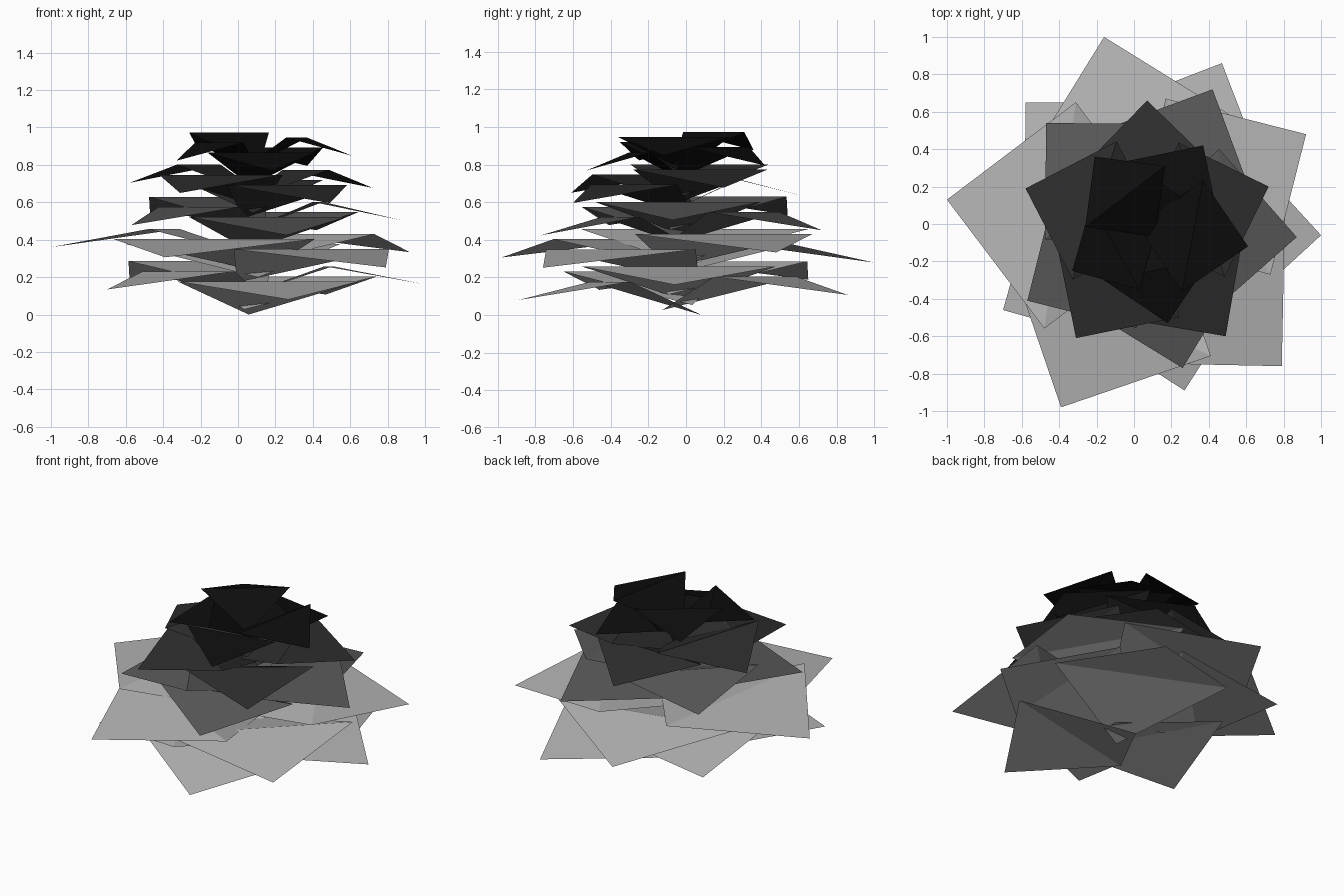
import bpy
import bmesh
from mathutils import Vector

cube = bpy.data.objects.get("Cube")
if cube:
    bpy.data.objects.remove(cube, do_unlink=True)


def make_material(name, value):
    material = bpy.data.materials.new(name)
    material.use_nodes = True
    colour = (value, value, value, 1.0)
    material.diffuse_color = colour
    shader = material.node_tree.nodes["Principled BSDF"]
    shader.inputs["Base Color"].default_value = colour
    shader.inputs["Roughness"].default_value = 0.9
    return material


light_grey = make_material("light grey", 0.46)
mid_grey = make_material("mid grey", 0.1)
dark_grey = make_material("dark grey", 0.027)
near_black = make_material("near black", 0.004)

# The stem axis that every leaf grows from, and the shared leaf proportions
AXIS = Vector((0.08, -0.02))
OVERSHOOT = 1.12      # the base corner passes a little beyond the axis
CREST_RISE = 0.097    # the fold stands above the tip
BASE_DROP = 0.08      # the base sits below the tip
LAYER_STEP = 0.172
LEAF_STEP = 0.027


def make_leaf(name, tip, tip_z, material):
    """Square leaf standing on its corner, folded across the other diagonal."""
    tip = Vector(tip)
    outward = (tip - AXIS).normalized()
    sideways = Vector((-outward.y, outward.x))
    half = (tip - AXIS).length * OVERSHOOT / 2
    middle = tip - outward * half
    base = middle - outward * half
    left = middle + sideways * half
    right = middle - sideways * half

    bm = bmesh.new()

    def point(flat, z):
        return bm.verts.new((flat.x, flat.y, z))

    tip_vert = point(tip, tip_z)
    base_vert = point(base, tip_z - BASE_DROP)
    left_vert = point(left, tip_z + CREST_RISE)
    right_vert = point(right, tip_z + CREST_RISE)
    bm.faces.new((tip_vert, left_vert, right_vert))
    bm.faces.new((base_vert, right_vert, left_vert))
    mesh = bpy.data.meshes.new(name)
    bm.to_mesh(mesh)
    bm.free()
    mesh.materials.append(material)
    leaf = bpy.data.objects.new(name, mesh)
    bpy.context.collection.objects.link(leaf)
    return leaf


# Five-leaf whorls from the ground up; leaves spiral upward within each whorl
whorls = [
    ("ground_leaf", light_grey,
     [(.27, -.89), (.47, .86), (-.7, -.46), (1, -.06), (-.58, .65)]),
    ("outer_leaf", light_grey,
     [(.79, -.76), (-.16, 1), (-.39, -.98), (.92, .48), (-1, .13)]),
    ("middle_leaf", mid_grey,
     [(.26, -.77), (.42, .72), (-.57, -.41), (.87, -.07), (-.47, .54)]),
    ("inner_leaf", dark_grey,
     [(.49, -.6), (.07, .66), (-.31, -.61), (.72, .2), (-.58, .19)]),
    ("crown_leaf", near_black,
     [(.18, -.53), (.37, .42), (-.33, -.25), (.61, -.12), (-.21, .36)]),
]

for layer, (name, material, tips) in enumerate(whorls):
    for order, tip in enumerate(tips):
        tip_z = BASE_DROP + layer * LAYER_STEP + order * LEAF_STEP
        make_leaf(f"{name}_{order + 1}", tip, tip_z, material)
